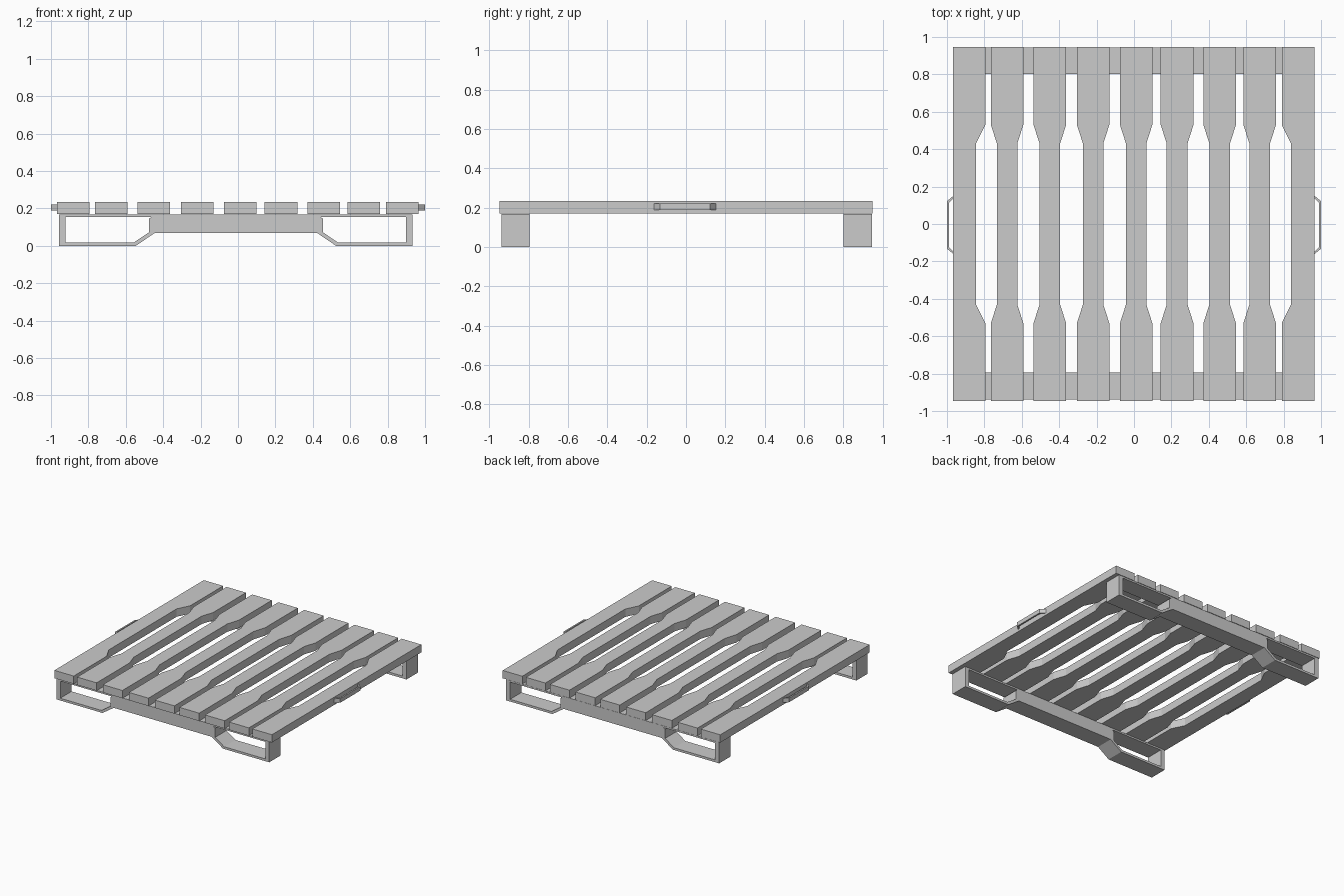
import bpy, bmesh

if "Cube" in bpy.data.objects:
    bpy.data.objects.remove(bpy.data.objects["Cube"])


def extrude_profile(name, loops, to3d, depth):
    """Fill planar loops (outer first, then holes) and extrude them by depth."""
    bm = bmesh.new()
    edges = []
    for loop in loops:
        vs = [bm.verts.new(to3d(*p)) for p in loop]
        edges += [bm.edges.new((vs[i], vs[(i + 1) % len(vs)])) for i in range(len(vs))]
    bmesh.ops.triangle_fill(bm, edges=edges, use_beauty=True)
    bmesh.ops.dissolve_limit(bm, angle_limit=0.01, verts=[], edges=bm.edges[:])
    ext = bmesh.ops.extrude_face_region(bm, geom=bm.faces[:], use_keep_orig=True)
    bmesh.ops.translate(bm, vec=depth, verts=[g for g in ext["geom"] if isinstance(g, bmesh.types.BMVert)])
    bmesh.ops.recalc_face_normals(bm, faces=bm.faces[:])
    mesh = bpy.data.meshes.new(name)
    bm.to_mesh(mesh)
    bm.free()
    obj = bpy.data.objects.new(name, mesh)
    bpy.context.collection.objects.link(obj)
    return obj


# Deck slats, each pinched along its middle; outer slats keep a straight outside edge
slat_edges = [(-0.967, -0.795), (-0.765, -0.592), (-0.537, -0.363), (-0.305, -0.132), (-0.075, 0.098),
              (0.143, 0.318), (0.371, 0.545), (0.585, 0.759), (0.79, 0.964)]
END, WIDE, NARROW = 0.947, 0.53, 0.43
for i, (a, b) in enumerate(slat_edges):
    pinch_a = 0 if i == 0 else (0.05 if i == 8 else 0.032)
    pinch_b = 0 if i == 8 else (0.05 if i == 0 else 0.032)
    left = [(a, END), (a, -END)] if not pinch_a else [
        (a, END), (a, WIDE), (a + pinch_a, NARROW), (a + pinch_a, -NARROW), (a, -WIDE), (a, -END)]
    right = [(b, -END), (b, END)] if not pinch_b else [
        (b, -END), (b, -WIDE), (b - pinch_b, -NARROW), (b - pinch_b, NARROW), (b, WIDE), (b, END)]
    extrude_profile(f"deck_slat_{i + 1}", [left + right], lambda x, y: (x, y, 0.17), (0, 0, 0.063))

# Cross runners: raised centre beam with an open foot frame at each end
half = [(0.945, 0.168), (0.945, 0.0), (0.535, 0.0), (0.435, 0.068)]
outer = half + [(-x, z) for x, z in reversed(half)]
hole = [(0.91, 0.155), (0.91, 0.018), (0.545, 0.018), (0.465, 0.072), (0.465, 0.145), (0.45, 0.155)]
holes = [hole, [(-x, z) for x, z in hole]]
for name, y in (("front_runner", -0.938), ("back_runner", 0.802)):
    runner = extrude_profile(name, [outer] + holes, lambda x, z: (x, y, z), (0, 0.143, 0))
    runner.location.x = -0.011

# Thin bracket handles on the two outer sides
for name, s in (("left_handle", -1), ("right_handle", 1)):
    path = [(0.96, -0.16), (1.0, -0.127), (1.0, 0.127), (0.96, 0.16),
            (0.96, 0.147), (0.988, 0.12), (0.988, -0.12), (0.96, -0.147)]
    extrude_profile(name, [path], lambda x, y: (s * x, y - 0.005, 0.188), (0, 0, 0.033))
